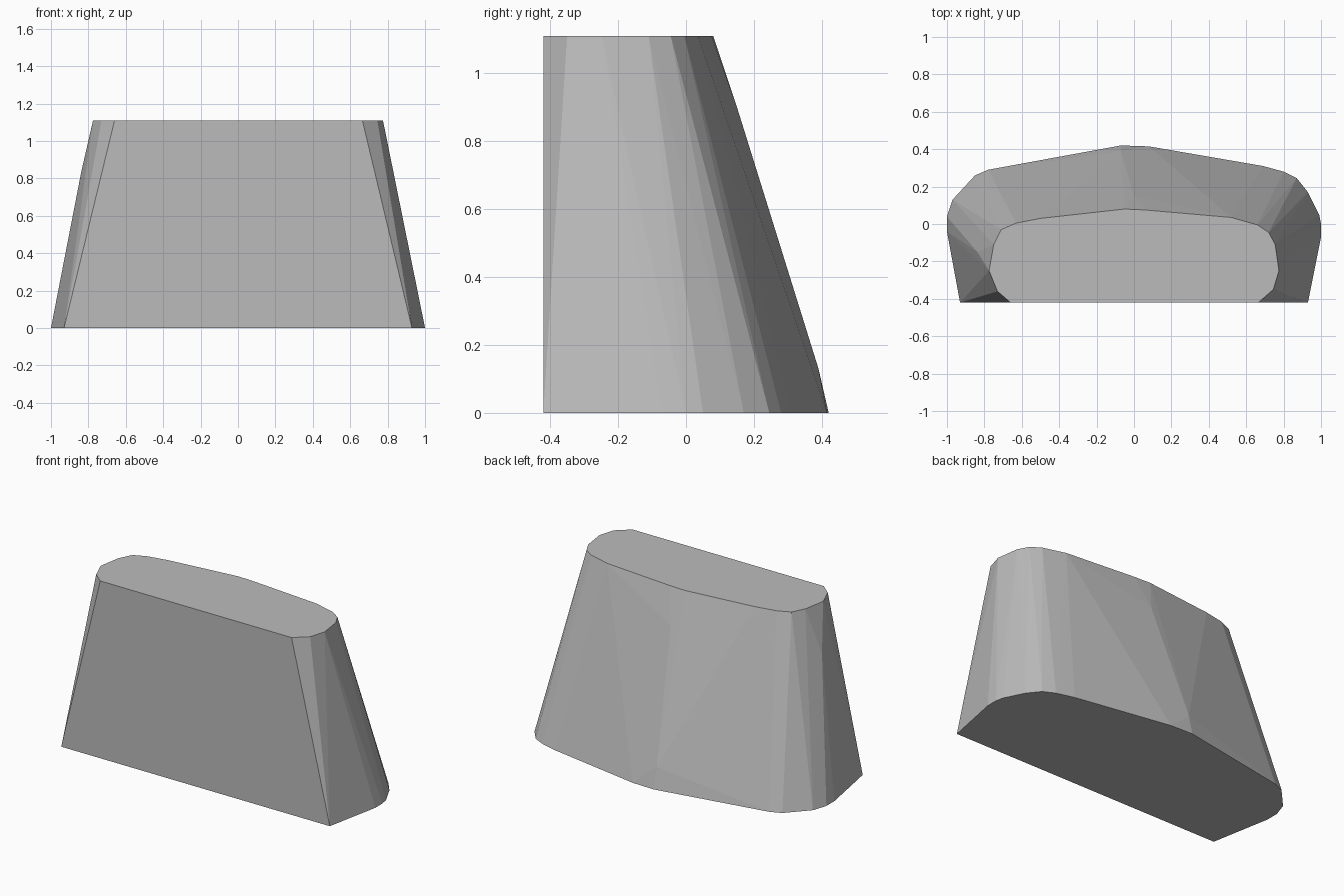
import bpy
import bmesh

cube = bpy.data.objects.get("Cube")
if cube:
    bpy.data.objects.remove(cube, do_unlink=True)

HEIGHT = 1.11
FRONT = -0.42


def make_material(name, rgba):
    mat = bpy.data.materials.new(name)
    mat.use_nodes = True
    mat.diffuse_color = rgba
    mat.node_tree.nodes["Principled BSDF"].inputs["Base Color"].default_value = rgba
    return mat


# Base outline: flat front, rounded ends, shallow peaked back
base = [(-0.93, FRONT), (-1, -0.04), (-1, 0.04), (-0.97, 0.13), (-0.85, 0.26),
        (-0.78, 0.29), (-0.07, 0.42), (0.08, 0.415), (0.69, 0.31), (0.80, 0.28),
        (0.87, 0.245), (0.93, 0.17), (0.99, 0.05), (1, 0), (1, -0.07), (0.93, FRONT)]

# Top outline: smaller, with chamfered front corners
top = [(-0.66, FRONT), (-0.73, -0.36), (-0.775, -0.25), (-0.75, -0.11),
       (-0.71, -0.03), (-0.63, 0.005), (-0.5, 0.03), (-0.05, 0.08), (0.06, 0.075),
       (0.52, 0.035), (0.66, -0.005), (0.72, -0.045), (0.755, -0.11),
       (0.775, -0.25), (0.745, -0.35), (0.665, FRONT)]

# Slight bulges on the right end and the back
bulges = [(-0.837, -0.15, 0.84), (-0.07, 0.39, 0.13), (0.0, 0.15, 0.9)]

# Tapered block wrapped around both outlines
bm = bmesh.new()
for outline, z in ((base, 0), (top, HEIGHT)):
    for x, y in outline:
        bm.verts.new((x, y, z))
for point in bulges:
    bm.verts.new(point)
hull = bmesh.ops.convex_hull(bm, input=bm.verts[:])
loose = {v for v in hull["geom_interior"] + hull["geom_unused"]
         if isinstance(v, bmesh.types.BMVert)}
bmesh.ops.delete(bm, geom=list(loose), context="VERTS")
bmesh.ops.dissolve_limit(bm, angle_limit=0.005, verts=bm.verts[:], edges=bm.edges[:])
bmesh.ops.recalc_face_normals(bm, faces=bm.faces[:])

mesh = bpy.data.meshes.new("tapered_block")
bm.to_mesh(mesh)
bm.free()
mesh.materials.append(make_material("plain grey", (0.5, 0.5, 0.5, 1)))
block = bpy.data.objects.new("tapered_block", mesh)
bpy.context.collection.objects.link(block)
